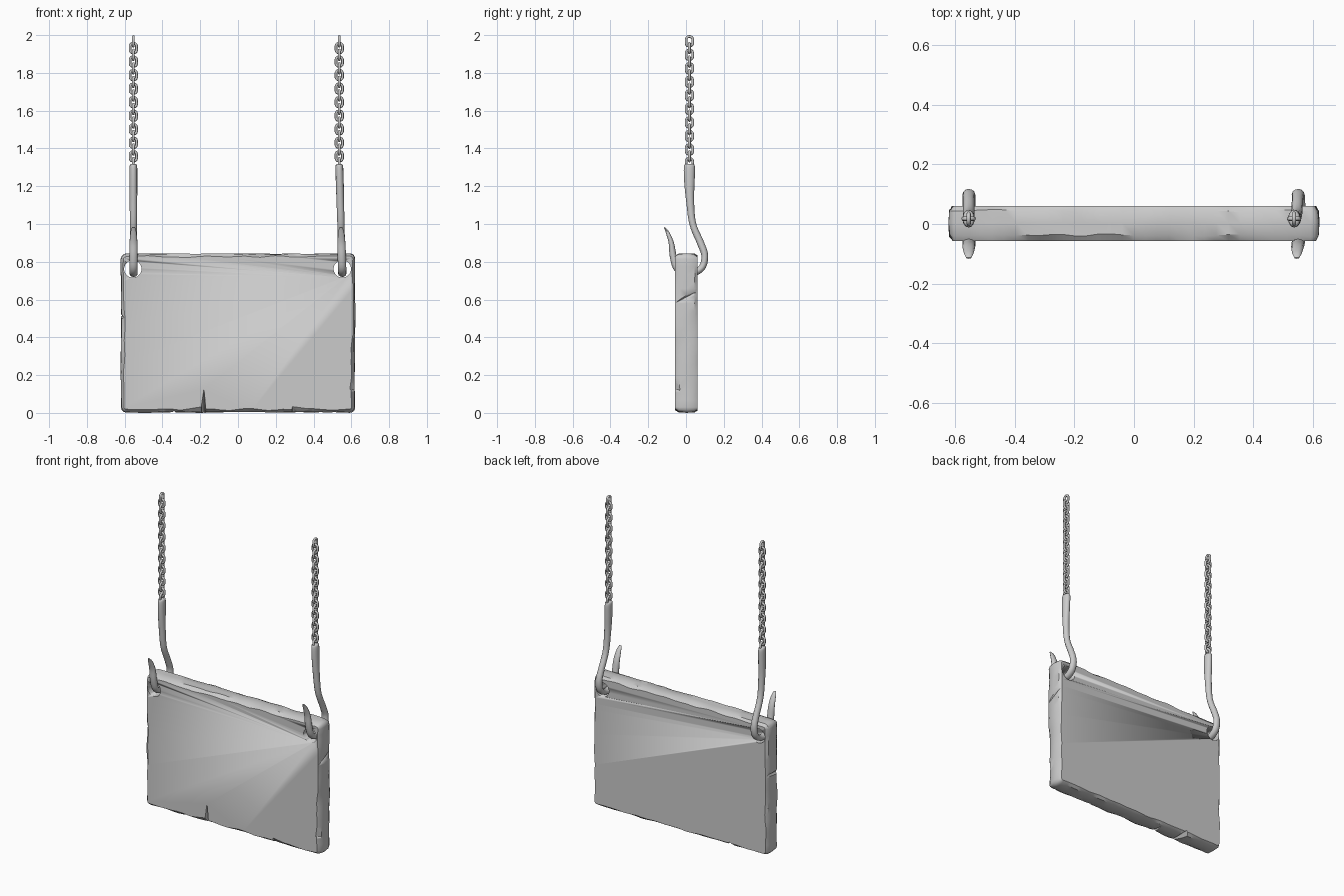
import bpy, bmesh, math
from mathutils import Vector, Matrix, noise

if "Cube" in bpy.data.objects:
    bpy.data.objects.remove(bpy.data.objects["Cube"])

W, H, R = 0.622, 0.845, 0.03          # half width, height, corner radius
YF, YB = -0.057, 0.06                 # front and back of the board


def make_object(name, bm, angle=35):
    bmesh.ops.recalc_face_normals(bm, faces=bm.faces)
    me = bpy.data.meshes.new(name)
    bm.to_mesh(me)
    bm.free()
    ob = bpy.data.objects.new(name, me)
    bpy.context.collection.objects.link(ob)
    bpy.ops.object.select_all(action='DESELECT')
    ob.select_set(True)
    bpy.context.view_layer.objects.active = ob
    bpy.ops.object.shade_smooth_by_angle(angle=math.radians(angle))
    return ob


def tube(bm, pts, radii, binormal, sides=10, closed=False):
    """Sweep an ellipse along a planar path; radii = (in plane, across)."""
    n, rings = len(pts), []
    for i, p in enumerate(pts):
        a = pts[(i - 1) % n] if closed else pts[max(i - 1, 0)]
        b = pts[(i + 1) % n] if closed else pts[min(i + 1, n - 1)]
        side = (b - a).normalized().cross(binormal).normalized()
        rn, rb = radii[i]
        ring = []
        for k in range(sides):
            t = 2 * math.pi * k / sides
            ring.append(bm.verts.new(p + side * rn * math.cos(t) + binormal * rb * math.sin(t)))
        rings.append(ring)
    for i in range(n if closed else n - 1):
        r0, r1 = rings[i], rings[(i + 1) % n]
        for k in range(sides):
            j = (k + 1) % sides
            bm.faces.new((r0[k], r0[j], r1[j], r1[k]))
    if not closed:
        bm.faces.new(rings[0])
        bm.faces.new(rings[-1])


def catmull(keys, steps=5):
    keys = [Vector(k) for k in keys]
    out = []
    for i in range(len(keys) - 1):
        p0, p1 = keys[max(i - 1, 0)], keys[i]
        p2, p3 = keys[i + 1], keys[min(i + 2, len(keys) - 1)]
        for s in range(steps):
            t = s / steps
            out.append(0.5 * (2 * p1 + (p2 - p0) * t + (2 * p0 - 5 * p1 + 4 * p2 - p3) * t * t
                              + (3 * p1 - p0 - 3 * p2 + p3) * t ** 3))
    return out + [keys[-1]]


def outline():
    """Rounded rectangle points (x, z) with outward normals."""
    pts = []
    corners = [(W - R, R, -90), (W - R, H - R, 0), (-W + R, H - R, 90), (-W + R, R, 180)]
    for i, (cx, cz, a0) in enumerate(corners):
        for k in range(4):
            t = math.radians(a0 + 30 * k)
            n = Vector((math.cos(t), math.sin(t)))
            pts.append((Vector((cx, cz)) + n * R, n))
        nx, nz, a1 = corners[(i + 1) % 4]
        t = math.radians(a1)
        n = Vector((math.cos(t), math.sin(t)))
        start, end = pts[-1][0], Vector((nx, nz)) + n * R
        m = 30 if abs(end.x - start.x) > 0.5 else 20
        pts += [(start.lerp(end, s / m), n) for s in range(1, m)]
    return pts


def worn(p, seed, freq=9):
    return 0.5 + 0.5 * max(-1, min(1, 1.6 * noise.noise(Vector((p.x * freq, seed, p.y * freq)))))


# Board with worn, irregular edges
bm = bmesh.new()
path, rings = outline(), []
for layer in range(5):
    ring = []
    for p, n in path:
        w = worn(p, 3.7 * layer)
        inset, y = [(0.012 + 0.013 * w, YF),
                    (0.001 + 0.007 * w, YF + 0.012 + 0.016 * worn(p, 21)),
                    (0.005 * w, 0.004),
                    (0.001 + 0.006 * w, YB - 0.01 - 0.014 * worn(p, 33)),
                    (0.009 + 0.013 * w, YB)][layer]
        q = p - n * inset
        ring.append(bm.verts.new((q.x, y, q.y)))
    rings.append(ring)
for r0, r1 in zip(rings, rings[1:]):
    for k in range(len(path)):
        j = (k + 1) % len(path)
        bm.faces.new((r0[k], r0[j], r1[j], r1[k]))
bm.faces.new(rings[0])
bm.faces.new(rings[-1])
board = make_object("board", bm)

# Cutters: chain holes and chipped notches
HOLES = (-0.557, 0.552)
cutters = []
for x in HOLES:
    bm = bmesh.new()
    bmesh.ops.create_cone(bm, cap_ends=True, segments=28, radius1=0.046, radius2=0.046, depth=0.4,
                          matrix=Matrix.Translation((x, 0, 0.762)) @ Matrix.Rotation(math.pi / 2, 4, 'X'))
    cutters.append(make_object("hole_cutter", bm))
# (location, rotation in degrees, size) of each chip
chips = [((0.632, 0, 0.612), (28, 45, 0), (0.03, 0.4, 0.03)),
         ((-0.645, -0.02, 0.51), (0, 45, 8), (0.055, 0.3, 0.055)),
         ((-0.34, -0.03, -0.022), (0, 45, 12), (0.05, 0.2, 0.05)),
         ((-0.25, -0.07, 0.0), (42, 0, 6), (0.13, 0.05, 0.05)),
         ((0.36, -0.07, 0.0), (40, 0, -5), (0.15, 0.05, 0.05)),
         ((0.635, -0.07, 0.22), (0, 8, 45), (0.06, 0.06, 0.2)),
         ((0.10, -0.073, 0.85), (45, 0, 4), (0.3, 0.045, 0.045))]
for loc, rot, size in chips:
    m = Matrix.Translation(loc)
    for a, ax in zip(rot, 'XYZ'):
        m = m @ Matrix.Rotation(math.radians(a), 4, ax)
    bm = bmesh.new()
    bmesh.ops.create_cube(bm, size=1, matrix=m @ Matrix.Diagonal((*size, 1)))
    cutters.append(make_object("chip_cutter", bm))
# Tapered crack at the lower front
bm = bmesh.new()
crack = [bm.verts.new(v) for v in ((-0.205, -0.07, -0.02), (-0.165, -0.07, -0.02),
                                   (-0.18, 0.05, -0.02), (-0.18, -0.065, 0.14))]
bmesh.ops.convex_hull(bm, input=crack)
cutters.append(make_object("crack_cutter", bm))

bpy.context.view_layer.objects.active = board
for c in cutters:
    mod = board.modifiers.new("cut", 'BOOLEAN')
    mod.operation, mod.solver, mod.object = 'DIFFERENCE', 'EXACT', c
    bpy.ops.object.modifier_apply(modifier=mod.name)
    c.hide_render = True
for c in cutters:
    bpy.data.objects.remove(c)

# Hook profile: y, z, in-plane radius, across radius
HOOK = [(0.018, 1.318, 0.018, 0.012), (0.018, 1.305, 0.029, 0.020), (0.018, 1.23, 0.028, 0.021),
        (0.022, 1.12, 0.021, 0.020), (0.036, 1.0, 0.018, 0.019), (0.077, 0.9, 0.019, 0.019),
        (0.099, 0.835, 0.018, 0.021), (0.088, 0.775, 0.018, 0.022), (0.045, 0.743, 0.018, 0.022),
        (-0.01, 0.74, 0.018, 0.022), (-0.05, 0.768, 0.018, 0.022), (-0.068, 0.83, 0.018, 0.022),
        (-0.078, 0.9, 0.014, 0.021), (-0.098, 0.955, 0.009, 0.016), (-0.114, 0.982, 0.003, 0.008)]
smooth = catmull(HOOK)
STEP, WIRE = 0.0358, 0.0072
for label, x_low, x_top in (("left", -0.553, -0.554), ("right", 0.552, 0.536)):
    # Hook through the hole
    bm = bmesh.new()
    pts = [Vector((x_low + (x_top - x_low) * (k[1] - 0.74) / 0.58, k[0], k[1])) for k in smooth]
    tube(bm, pts, [(k[2], k[3]) for k in smooth], Vector((1, 0, 0)), 12)
    make_object(label + "_hook", bm, 50)
    # Chain of alternating oval links
    bm = bmesh.new()
    for i in range(19):
        c = Vector((x_top, 0.018, 1.967 - i * STEP))
        flat, across = Vector((0, 1, 0)), Vector((1, 0, 0))
        if i % 2:
            flat, across = across, flat
        pts = []
        for k in range(16):
            t = 2 * math.pi * (k + 0.5) / 16
            z = 0.0175 * math.sin(t) + math.copysign(0.0085, math.sin(t))
            pts.append(c + flat * 0.0175 * math.cos(t) + Vector((0, 0, z)))
        tube(bm, pts, [(WIRE, WIRE)] * 16, across, 8, True)
    make_object(label + "_chain", bm, 60)
